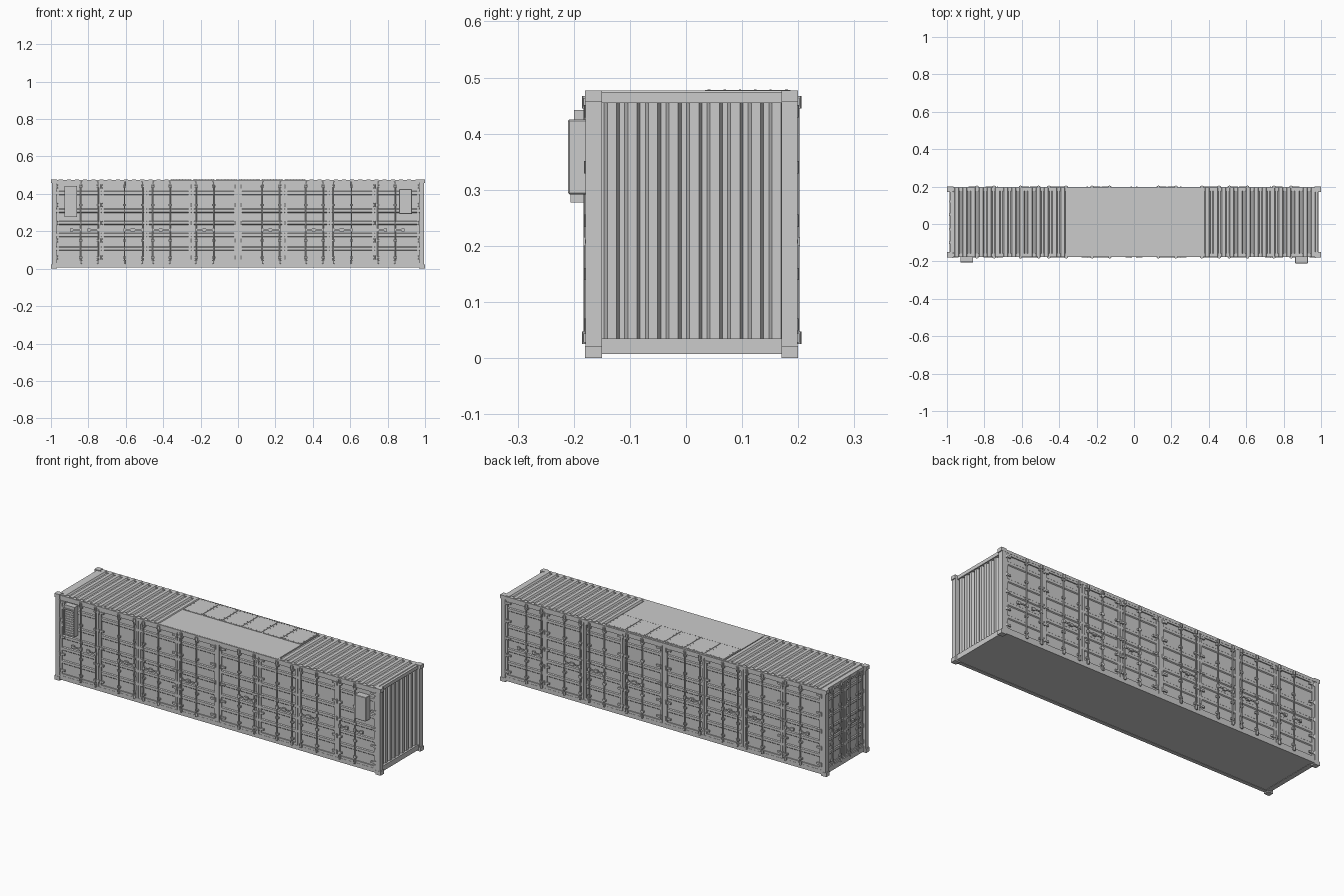
import bpy, bmesh, math
from mathutils import Matrix, Vector

if "Cube" in bpy.data.objects:
    bpy.data.objects.remove(bpy.data.objects["Cube"])

CY = 0.01          # body centre in y
HALF = 0.19        # body half width


def box(bm, x0, x1, y0, y1, z0, z1):
    m = Matrix.Translation(((x0 + x1) / 2, (y0 + y1) / 2, (z0 + z1) / 2)) @ \
        Matrix.Diagonal((abs(x1 - x0), abs(y1 - y0), abs(z1 - z0), 1))
    bmesh.ops.create_cube(bm, size=1, matrix=m)


def cyl(bm, p, r, length, axis='Z', n=8):
    rot = {'Z': Matrix(), 'X': Matrix.Rotation(math.pi / 2, 4, 'Y'),
           'Y': Matrix.Rotation(math.pi / 2, 4, 'X')}[axis]
    bmesh.ops.create_cone(bm, cap_ends=True, segments=n, radius1=r, radius2=r,
                          depth=length, matrix=Matrix.Translation(p) @ rot)


def strip(bm, pts, offset):
    # sweeps a profile line along an offset vector
    a = [bm.verts.new(p) for p in pts]
    b = [bm.verts.new(Vector(p) + Vector(offset)) for p in pts]
    for i in range(len(pts) - 1):
        bm.faces.new((a[i], a[i + 1], b[i + 1], b[i]))


def corrugation(start, end, count, low, high):
    # trapezoid wave as (position, height) pairs
    step = (end - start) / count
    pts = []
    for i in range(count):
        s = start + i * step
        pts += [(s, low), (s + .25 * step, low), (s + .4 * step, high), (s + .85 * step, high)]
    return pts + [(end, low)]


def mesh_of(name, bm):
    me = bpy.data.meshes.new(name)
    bm.to_mesh(me)
    bm.free()
    return me


def place(name, me, matrix=Matrix()):
    ob = bpy.data.objects.new(name, me)
    bpy.context.collection.objects.link(ob)
    ob.matrix_world = matrix
    return ob


# Corner posts, castings and rails
bm = bmesh.new()
for sx in (-1, 1):
    for sy in (-1, 1):
        yo, yi = CY + sy * HALF, CY + sy * (HALF - .03)
        box(bm, sx * .97, sx * .995, yo - sy * .001, yi, .02, .46)
        for z0, z1 in ((0, .022), (.457, .477)):
            box(bm, sx * .968, sx, yo, yi, z0, z1)
    box(bm, sx * .96, sx * .985, CY - .162, CY + .162, .455, .474)
    box(bm, sx * .96, sx * .987, CY - .162, CY + .162, .007, .035)
for sy in (-1, 1):
    yo = CY + sy * (HALF - .003)
    box(bm, -.97, .97, yo, yo - sy * .02, .458, .474)
    box(bm, -.97, .97, yo, yo - sy * .02, .007, .03)
place("corner_frame", mesh_of("corner_frame", bm))

# Floor
bm = bmesh.new()
box(bm, -.975, .975, CY - .18, CY + .18, .009, .03)
place("floor", mesh_of("floor", bm))

# Corrugated roof ends
bm = bmesh.new()
for x0, x1 in ((-.975, -.365), (.365, .975)):
    wave = corrugation(x0, x1, 14, .468, .477)
    strip(bm, [(x, CY - .183, z) for x, z in wave], (0, .366, 0))
    for y in (CY - .183, CY + .183):
        strip(bm, [(x, y, z) for x, z in wave], (0, 0, -.012))
place("corrugated_roof", mesh_of("corrugated_roof", bm))

# Flat centre roof plate
bm = bmesh.new()
box(bm, -.365, .365, CY - .183, CY + .183, .46, .475)
place("roof_plate", mesh_of("roof_plate", bm))

# Riveted roof hatches
bm = bmesh.new()
pitch = .73 / 6
for i in range(6):
    x0 = -.365 + i * pitch + .004
    x1 = x0 + pitch - .008
    box(bm, x0, x1, .034, .186, .472, .4775)
    for j in range(6):
        for x in (x0 + .005, x1 - .005):
            cyl(bm, (x, .042 + j * .0272, .478), .002, .002, n=6)
        for y in (.04, .18):
            cyl(bm, (x0 + .015 + j * .0165, y, .478), .002, .002, n=6)
place("roof_hatches", mesh_of("roof_hatches", bm))

# Corrugated right end wall
bm = bmesh.new()
wave = corrugation(CY - .165, CY + .165, 9, .966, .978)
strip(bm, [(x, y, .03) for y, x in wave], (0, 0, .43))
place("end_wall", mesh_of("end_wall", bm))


# Door leaf: horizontally ribbed sheet inside a flat frame
def leaf(bm, u0, u1, z0, z1, ribs):
    prof = [(.005, z0)]
    for z in ribs:
        prof += [(.005, z - .011), (.0005, z - .007), (.0005, z + .007), (.005, z + .011)]
    prof.append((.005, z1))
    strip(bm, [(u0, d, z) for d, z in prof], (u1 - u0, 0, 0))
    g = .0012
    for a, b in ((u0 + g, u0 + .014), (u1 - .014, u1 - g)):
        box(bm, a, b, -.001, .009, z0, z1)
    for a, b in ((z0, z0 + .012), (z1 - .012, z1)):
        box(bm, u0 + .014, u1 - .014, -.001, .009, a, b)


# Locking rod with brackets, cams and a handle
def lock_rod(bm, u, hand, z0=.03, z1=.462, handle=.06):
    cyl(bm, (u, -.0035, (z0 + z1) / 2), .0038, z1 - z0)
    for z in (z0 + .03, .15, .245, .34, z1 - .022):
        box(bm, u - .009, u + .009, -.005, .005, z - .005, z + .005)
    for z in (z0 + .006, z1 - .006):
        box(bm, u - .008, u + .008, -.0075, .002, z - .008, z + .008)
        cyl(bm, (u, -.005, z), .0055, .022)
    e = u + hand * handle
    box(bm, u, e, -.005, -.002, .204, .211)
    box(bm, u - .006, u + .006, -.008, .003, .2, .216)
    box(bm, e - .012, e + .004, -.004, .005, .2, .215)


def hinge(bm, u, sides):
    for z in (.06, .15, .245, .34, .44):
        cyl(bm, (u, -.002, z), .0045, .022)
        for s in sides:
            box(bm, u, u + s * .03, -.003, .006, z - .005, z + .005)


# Long side: two bi-fold door pairs, mirrored about the centre post
ribs = (.107, .18, .245, .31, .405)
sheet, gear, hinges = bmesh.new(), bmesh.new(), bmesh.new()
for s in (-1, 1):
    edges = (.008, .25, .489, .73, .97)
    for a, b in zip(edges, edges[1:]):
        lo, hi = sorted((s * a, s * b))
        leaf(sheet, lo, hi, .03, .459, ribs)
    for u, h in ((.13, 1), (.224, -1), (.363, 1), (.455, -1),
                 (.51, 1), (.607, -1), (.748, 1), (.84, 1)):
        lock_rod(gear, s * u, s * h, handle=.045)
    hinge(hinges, s * .015, (s,))
    hinge(hinges, s * .25, (-1, 1))
    hinge(hinges, s * .73, (-1, 1))
    hinge(hinges, s * .968, (-s,))
box(sheet, -.008, .008, -.001, .01, .03, .459)
side_parts = [("doors", mesh_of("side_doors", sheet)),
              ("lock_rods", mesh_of("side_lock_rods", gear)),
              ("hinges", mesh_of("side_hinges", hinges))]

# Left end: one ordinary door pair
sheet, gear, hinges = bmesh.new(), bmesh.new(), bmesh.new()
for s in (-1, 1):
    leaf(sheet, min(0, s * .162), max(0, s * .162), .035, .456, ribs)
    for u in (.04, .11):
        lock_rod(gear, s * u, s if u < .1 else -s, handle=.033)
    hinge(hinges, s * .16, (-s,))
end_parts = [("doors", mesh_of("end_doors", sheet)),
             ("lock_rods", mesh_of("end_lock_rods", gear)),
             ("hinges", mesh_of("end_hinges", hinges))]

for label, parts, loc, ang in (
        ("front", side_parts, (0, CY - HALF + .005, 0), 0),
        ("back", side_parts, (0, CY + HALF - .005, 0), math.pi),
        ("left_end", end_parts, (-.98, CY, 0), -math.pi / 2)):
    m = Matrix.Translation(loc) @ Matrix.Rotation(ang, 4, 'Z')
    for part, me in parts:
        place(label + "_" + part, me, m)

# Left cooling unit: casing, raised frame and louvres
bm = bmesh.new()
box(bm, -.928, -.862, -.2, -.17, .277, .442)
for x0, x1 in ((-.928, -.922), (-.868, -.862)):
    box(bm, x0, x1, -.206, -.199, .277, .425)
for z in (.277, .419):
    box(bm, -.928, -.862, -.206, -.199, z, z + .006)
for i in range(10):
    box(bm, -.92, -.87, -.203, -.199, .29 + i * .0125, .295 + i * .0125)
place("left_cooling_unit", mesh_of("left_cooling_unit", bm))

# Right equipment box
bm = bmesh.new()
box(bm, .862, .93, -.21, -.17, .292, .425)
bmesh.ops.bevel(bm, geom=bm.edges[:], offset=.002, segments=1, affect='EDGES')
place("right_equipment_box", mesh_of("right_equipment_box", bm))

# Consistent normals and smooth rods with sharp edges
for me in bpy.data.meshes:
    bm = bmesh.new()
    bm.from_mesh(me)
    bmesh.ops.recalc_face_normals(bm, faces=bm.faces[:])
    bm.to_mesh(me)
    bm.free()
for ob in bpy.context.collection.objects:
    if "rods" in ob.name or "hinges" in ob.name:
        for p in ob.data.polygons:
            p.use_smooth = len(p.vertices) == 4 and p.area < 0
